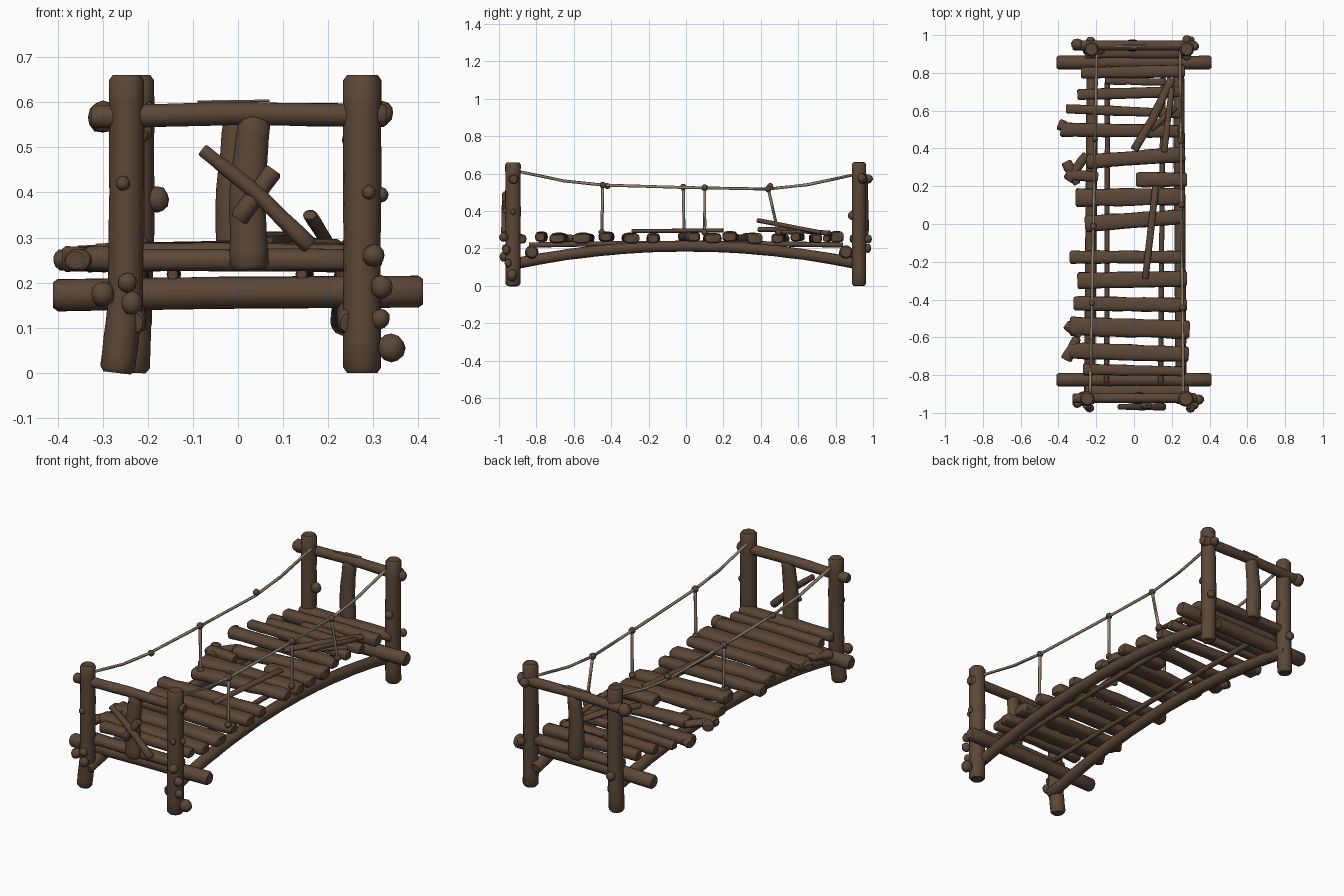
import bpy, bmesh, math, random
from mathutils import Vector

random.seed(7)

def material(name, rgb):
    m = bpy.data.materials.new(name)
    m.diffuse_color = (*rgb, 1)
    return m

WOOD = material("dark brown wood", (0.105, 0.063, 0.038))
ROPE = material("pale rope", (0.30, 0.255, 0.18))

def finish(name, bm, mat):
    bmesh.ops.recalc_face_normals(bm, faces=bm.faces)
    me = bpy.data.meshes.new(name)
    bm.to_mesh(me)
    bm.free()
    ob = bpy.data.objects.new(name, me)
    bpy.context.collection.objects.link(ob)
    me.materials.append(mat)
    for p in me.polygons:
        p.use_smooth = True
    return ob

def log(name, pts, w, h=None, w_end=None, mat=WOOD, seg=4, rough=0.06, square=1.0, sides=14):
    """Rounded, slightly uneven log swept along pts; w and h are half sizes."""
    pts = [Vector(p) for p in pts]
    h = h or w
    grow = (w_end or w) / w
    path = [a.lerp(b, k / seg) for a, b in zip(pts, pts[1:]) for k in range(seg)] + [pts[-1]]
    n = len(path) - 1
    # (centre, tangent, scale) rings, with shrunk rings that round both ends
    rings = []
    for i, p in enumerate(path):
        t = (path[min(i + 1, n)] - path[max(i - 1, 0)]).normalized()
        s = (1 + (grow - 1) * i / n) * (1 + random.uniform(-rough, rough))
        r = min(w, h) * 0.3
        if i == 0:
            rings += [(p, t, s * 0.78), (p + t * r, t, s)]
        elif i == n:
            rings += [(p - t * r, t, s), (p, t, s * 0.78)]
        else:
            rings.append((p, t, s))
    bm = bmesh.new()
    loops = []
    for p, t, s in rings:
        ref = Vector((0, 0, 1)) if abs(t.z) < 0.8 else Vector((0, 1, 0))
        side = t.cross(ref).normalized()
        up = side.cross(t)
        ring = []
        for k in range(sides):
            a = 2 * math.pi * k / sides
            c, d = math.cos(a), math.sin(a)
            c = math.copysign(abs(c) ** square, c)
            d = math.copysign(abs(d) ** square, d)
            j = s * (1 + random.uniform(-rough, rough) * 0.4)
            ring.append(bm.verts.new(p + side * c * w * j + up * d * h * j))
        loops.append(ring)
    for a, b in zip(loops, loops[1:]):
        for k in range(sides):
            bm.faces.new((a[k], a[(k + 1) % sides], b[(k + 1) % sides], b[k]))
    bm.faces.new(loops[0])
    bm.faces.new(loops[-1])
    return finish(name, bm, mat)

def knob(name, p, r, sx=1, sy=1, sz=1):
    bm = bmesh.new()
    bmesh.ops.create_icosphere(bm, subdivisions=2, radius=r)
    for v in bm.verts:
        k = random.uniform(0.93, 1.05)
        v.co = Vector((v.co.x * sx * k, v.co.y * sy * k, v.co.z * sz * k)) + Vector(p)
    return finish(name, bm, WOOD)

# Corner posts
log("front_left_post", [(-0.268, -0.925, 0), (-0.25, -0.925, 0.15), (-0.247, -0.925, 0.4), (-0.247, -0.925, 0.66)], 0.039, rough=0.02)
log("front_right_post", [(0.275, -0.925, 0), (0.275, -0.925, 0.3), (0.275, -0.925, 0.66)], 0.042, rough=0.02)
log("back_left_post", [(-0.235, 0.925, 0), (-0.225, 0.925, 0.3), (-0.225, 0.925, 0.66)], 0.039, rough=0.02)
log("back_right_post", [(0.278, 0.925, 0), (0.275, 0.925, 0.3), (0.28, 0.925, 0.66)], 0.039, rough=0.02)

# End frames: top rail, lower cross beam, deck sill, centre post
for end, y, yb, cx, lean in (("front", -0.922, -0.825, 0.025, 0.012), ("back", 0.945, 0.855, -0.005, 0.01)):
    log(end + "_top_rail", [(-0.325, y, 0.567), (0, y, 0.575), (0.33, y, 0.57)], 0.026, rough=0.03)
    log(end + "_cross_beam", [(-0.41, yb, 0.172), (0, yb, 0.178), (0.41, yb, 0.18)], 0.036, rough=0.02)
    log(end + "_sill", [(-0.26, y * 0.965, 0.25), (0.29, y * 0.965, 0.25)], 0.035, 0.025, square=0.7)
    log(end + "_centre_post", [(cx, y, 0.23), (cx - 0.005, y, 0.4), (cx + lean, y, 0.57)], 0.043, 0.034, 0.036, rough=0.03)

# Crossed sticks on the front
log("crossed_stick_long", [(-0.08, -0.968, 0.495), (0.04, -0.968, 0.40), (0.16, -0.968, 0.28)], 0.015, w_end=0.02)
log("crossed_stick_short", [(0.08, -0.96, 0.45), (0.0, -0.96, 0.34)], 0.021)

# Arched stringers under the deck, with thin inner runners
def arch(x, x2, top, drop, reach):
    ys = [reach * k / 6 for k in range(-6, 7)]
    return [(x + (x2 - x) * (y + 1) / 2, y, top - drop * (y / 0.92) ** 2) for y in ys]

log("left_stringer", arch(-0.235, -0.22, 0.212, 0.095, 0.95), 0.03, seg=2, rough=0.03)
log("right_stringer", arch(0.25, 0.235, 0.212, 0.095, 0.95), 0.03, seg=2, rough=0.03)
log("left_runner", arch(-0.145, -0.14, 0.226, 0.01, 0.84), 0.014, seg=1)
log("right_runner", arch(0.14, 0.155, 0.226, 0.01, 0.84), 0.014, seg=1)

# Deck planks: left y, right y, left x, right x, width
planks = [
    (0.80, 0.81, -0.28, 0.27, 0.06), (0.76, 0.75, -0.15, 0.17, 0.04),
    (0.685, 0.70, -0.30, 0.25, 0.06), (0.61, 0.585, -0.36, 0.25, 0.05),
    (0.50, 0.49, -0.39, 0.24, 0.075), (0.33, 0.37, -0.25, 0.27, 0.075),
    (0.235, 0.235, 0.01, 0.28, 0.08), (0.26, 0.25, -0.36, -0.19, 0.06),
    (0.14, 0.145, -0.31, 0.27, 0.095), (0.0, 0.04, -0.26, 0.27, 0.085),
    (-0.175, -0.175, -0.34, 0.27, 0.07), (-0.30, -0.29, -0.30, 0.28, 0.085),
    (-0.42, -0.43, -0.32, 0.28, 0.08), (-0.54, -0.56, -0.34, 0.295, 0.10),
    (-0.67, -0.69, -0.34, 0.29, 0.085), (-0.77, -0.78, -0.27, 0.27, 0.06),
]
for i, (ya, yb, xa, xb, wd) in enumerate(planks):
    z = 0.255 + 0.006 * math.cos(i * 2.1)
    log(f"deck_plank_{i + 1}", [(xa, ya, z), ((xa + xb) / 2, (ya + yb) / 2, z + 0.003), (xb, yb, z)],
        wd / 2, min(0.028, wd * 0.45), wd / 2 * random.uniform(0.88, 1.08), square=0.7, rough=0.07)

# Broken, splintered plank ends on the left
for i, (x, y, dx, dy) in enumerate([(-0.35, 0.51, 0.05, 0.02), (-0.33, 0.27, 0.03, 0.06), (-0.30, 0.30, 0.05, -0.07),
                                    (-0.33, -0.66, 0.03, -0.06), (-0.32, -0.56, 0.04, 0.03)]):
    log(f"splinter_{i + 1}", [(x - dx, y + dy, 0.25), (x + dx, y - dy, 0.255)], 0.03, 0.024, 0.02, rough=0.12)

# Loose sticks lying on the deck
log("loose_stick_long", [(0.0, 0.39, 0.30), (0.10, 0.56, 0.30), (0.20, 0.77, 0.28)], 0.022, 0.014)
log("loose_stick_raised", [(0.16, 0.38, 0.35), (0.20, 0.72, 0.285)], 0.016, 0.012)
log("loose_stick_short", [(0.09, 0.50, 0.285), (0.22, 0.62, 0.285)], 0.016, 0.012)
log("loose_stick_middle", [(0.06, -0.29, 0.292), (0.115, 0.20, 0.296)], 0.018, 0.011)

# Knots and stubs on posts and beams
stubs = [
    (-0.255, -0.965, 0.42, 0.016), (0.29, -0.967, 0.40, 0.015), (0.318, -0.925, 0.395, 0.016),
    (-0.18, 0.92, 0.385, 0.028), (0.318, -0.96, 0.19, 0.025), (0.34, -0.93, 0.055, 0.032),
    (0.315, -0.95, 0.12, 0.022), (-0.235, -0.975, 0.155, 0.025), (-0.245, -0.965, 0.20, 0.022),
    (-0.30, -0.95, 0.175, 0.027), (0.30, 0.975, 0.25, 0.022), (0.32, 0.94, 0.575, 0.026),
    (-0.30, 0.95, 0.567, 0.035), (0.28, 0.885, 0.375, 0.022), (-0.23, 0.97, 0.2, 0.024),
]
for i, (x, y, z, r) in enumerate(stubs):
    knob(f"wood_knot_{i + 1}", (x, y, z), r, 1, 0.9, 1.05)
knob("front_end_stub", (0.30, -0.975, 0.26), 0.025)
knob("back_end_stub", (0.28, 0.975, 0.57), 0.025)

# Sagging hand ropes
sag = [(-0.90, 0.612), (-0.65, 0.56), (-0.44, 0.538), (0, 0.525), (0.44, 0.517), (0.65, 0.54), (0.92, 0.598)]
def rope_x(side, y):
    return (-0.215 + 0.02 * y) if side == "left" else (0.252 - 0.01 * y)
for side in ("left", "right"):
    log(side + "_hand_rope", [(rope_x(side, y), y, z) for y, z in sag], 0.0075, mat=ROPE, seg=3, sides=8, rough=0.1)

# Hanging ropes with wooden toggles at the top and bottom
for i, (side, y, yb, z) in enumerate([("right", -0.445, -0.45, 0.538), ("right", 0.10, 0.10, 0.525),
                                      ("right", 0.44, 0.495, 0.517), ("left", -0.015, -0.01, 0.527)]):
    x = rope_x(side, y)
    log(f"hanging_rope_{i + 1}", [(x, y, z), (x, yb, 0.275)], 0.008, mat=ROPE, sides=8)
    knob(f"rope_toggle_{i + 1}", (x, y, z), 0.018)
    knob(f"rope_foot_{i + 1}", (x, yb, 0.285), 0.018)
for y in (-0.42, 0.45):
    knob("left_rope_toggle", (rope_x("left", y), y, 0.533), 0.017)

# Rope strands lashed over the back rail
for k in range(3):
    y = 0.937 + 0.009 * k
    log(f"rail_strand_{k + 1}", [(-0.09 + 0.03 * k, y, 0.601), (0.05 + 0.01 * k, y, 0.603)], 0.003, mat=ROPE, sides=6)

for ob in bpy.context.collection.objects:
    ob.select_set(True)
    bpy.context.view_layer.objects.active = ob
bpy.ops.object.shade_smooth_by_angle(angle=math.radians(45))
